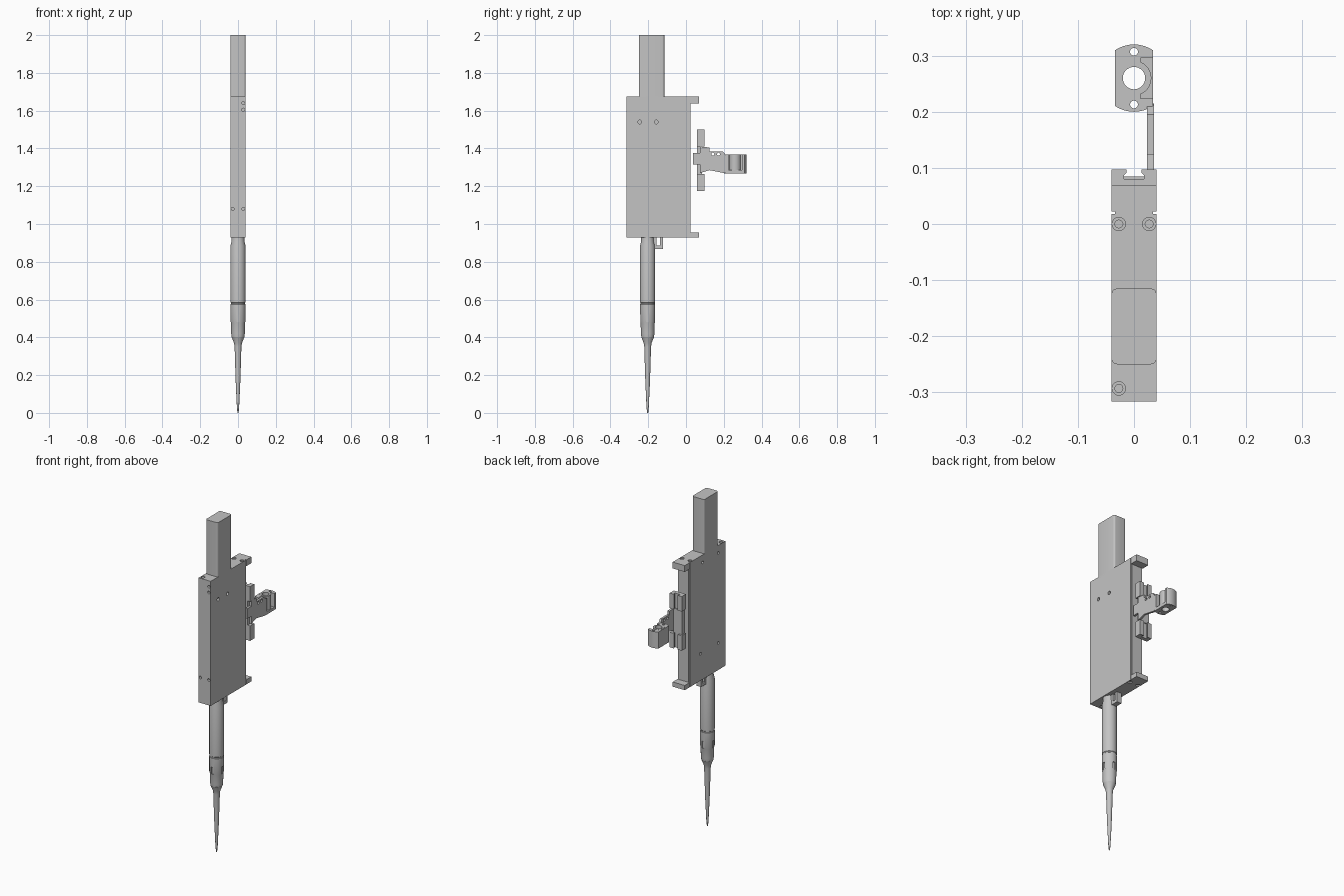
import bpy, bmesh, math
from mathutils import Matrix, Vector

cube = bpy.data.objects.get("Cube")
if cube:
    bpy.data.objects.remove(cube, do_unlink=True)

grey = bpy.data.materials.new("plain grey")
grey.use_nodes = True
colour = (0.55, 0.55, 0.55, 1)
grey.diffuse_color = colour
grey.node_tree.nodes["Principled BSDF"].inputs["Base Color"].default_value = colour


def finish(name, bm, smooth=False):
    bmesh.ops.recalc_face_normals(bm, faces=bm.faces)
    mesh = bpy.data.meshes.new(name)
    bm.to_mesh(mesh)
    bm.free()
    mesh.materials.append(grey)
    ob = bpy.data.objects.new(name, mesh)
    bpy.context.collection.objects.link(ob)
    if smooth:
        bpy.ops.object.select_all(action='DESELECT')
        ob.select_set(True)
        bpy.context.view_layer.objects.active = ob
        bpy.ops.object.shade_smooth_by_angle(angle=math.radians(30))
    return ob


def add_box(bm, x, y, z):
    size = Vector((x[1] - x[0], y[1] - y[0], z[1] - z[0]))
    mid = Vector((sum(x), sum(y), sum(z))) / 2
    bmesh.ops.create_cube(bm, size=1, matrix=Matrix.Translation(mid) @ Matrix.Diagonal(size).to_4x4())


def add_rod(bm, centre, radius, depth, axis='Z', sides=20):
    turn = {'X': Matrix.Rotation(math.pi / 2, 4, 'Y'), 'Y': Matrix.Rotation(math.pi / 2, 4, 'X'),
            'Z': Matrix.Identity(4)}[axis]
    bmesh.ops.create_cone(bm, cap_ends=True, segments=sides, radius1=radius, radius2=radius,
                          depth=depth, matrix=Matrix.Translation(centre) @ turn)


def prism(name, outline, axis, low, high, smooth=False):
    """Extrude a 2D outline along X (outline is y, z) or Z (outline is x, y)."""
    bm = bmesh.new()
    at = (lambda p: (low, p[0], p[1])) if axis == 'X' else (lambda p: (p[0], p[1], low))
    face = bm.faces.new([bm.verts.new(at(p)) for p in outline])
    new = bmesh.ops.extrude_face_region(bm, geom=[face])["geom"]
    shift = (high - low, 0, 0) if axis == 'X' else (0, 0, high - low)
    bmesh.ops.translate(bm, vec=shift, verts=[v for v in new if isinstance(v, bmesh.types.BMVert)])
    return finish(name, bm, smooth)


def cut(ob, bm, name):
    cutter = finish(name, bm)
    cutter.hide_render = True
    cutter.hide_set(True)
    cutter.display_type = 'WIRE'
    mod = ob.modifiers.new("cut", 'BOOLEAN')
    mod.operation = 'DIFFERENCE'
    mod.solver = 'EXACT'
    mod.object = cutter


def lathe(name, profile, y, sides=32):
    bm = bmesh.new()
    rings = []
    for r, z in profile:
        rings.append([bm.verts.new((r * math.cos(a), y + r * math.sin(a), z))
                      for a in (2 * math.pi * i / sides for i in range(sides))])
    for lower, upper in zip(rings, rings[1:]):
        for i in range(sides):
            j = (i + 1) % sides
            bm.faces.new((lower[i], lower[j], upper[j], upper[i]))
    bm.faces.new(rings[0])
    bm.faces.new(rings[-1])
    return finish(name, bm, True)


W = 0.04           # half width of the housing
BOT, TOP = 0.928, 1.675
STEM_Y = -0.203

# Main housing with screw holes
bm = bmesh.new()
add_box(bm, (-W, W), (-0.316, 0.018), (BOT, TOP))
housing = finish("housing", bm)
bm = bmesh.new()
for y, z in ((-0.245, 1.54), (-0.157, 1.54)):
    add_rod(bm, (W, y, z), 0.01, 0.03, 'X')
for y, z in ((-0.25, 1.09), (-0.08, 1.09), (-0.25, 1.63), (-0.1, 1.63)):
    add_rod(bm, (-W, y, z), 0.008, 0.03, 'X')
for x, z in ((0.028, 1.64), (0.028, 1.605), (0.028, 1.08), (-0.028, 1.08)):
    add_rod(bm, (x, -0.316, z), 0.008, 0.03, 'Y')
for x, y in ((-0.027, 0), (0.027, 0), (-0.027, -0.293)):
    for z in (BOT, TOP):
        add_rod(bm, (x, y, z), 0.012, 0.02)
cut(housing, bm, "housing_hole_cutter")

# Screw heads sunk into the housing ends
bm = bmesh.new()
for x, y in ((-0.027, 0), (0.027, 0), (-0.027, -0.293)):
    for z in (BOT + 0.009, TOP - 0.009):
        add_rod(bm, (x, y, z), 0.008, 0.008, sides=12)
finish("end_screws", bm)

# Upper column with rounded vertical edges
bm = bmesh.new()
add_box(bm, (-W, W), (-0.25, -0.115), (TOP - 0.01, 2.0))
upright = [e for e in bm.edges if abs(e.verts[0].co.z - e.verts[1].co.z) > 0.1]
bmesh.ops.bevel(bm, geom=upright, offset=0.01, segments=5, profile=0.5, affect='EDGES')
finish("upper_column", bm, True)

# Slide rail and its end caps
bm = bmesh.new()
add_box(bm, (-0.034, 0.034), (0.015, 0.04), (BOT + 0.01, TOP - 0.01))
add_box(bm, (-0.034, 0.034), (0.037, 0.06), (0.95, 1.62))
rail = finish("slide_rail", bm)
bm = bmesh.new()
add_rod(bm, (0.034, 0.03, 1.035), 0.009, 0.02, 'X')
for x in (-0.02, 0.02):
    for z in (1.0, 1.58):
        add_rod(bm, (x, 0.06, z), 0.007, 0.02, 'Y')
cut(rail, bm, "rail_hole_cutter")
for name, z in (("bottom_cap", (BOT, 0.956)), ("top_cap", (1.637, TOP))):
    bm = bmesh.new()
    add_box(bm, (-W, W), (0.022, 0.069), z)
    finish(name, bm)
bm = bmesh.new()
add_box(bm, (-0.034, 0.034), (0.016, 0.024), (BOT, TOP))
finish("cap_backing", bm)

# Carriage with a dovetail slot, split by a shallow waist for the bracket
slot = [(-W, 0.058), (W, 0.058), (W, 0.097), (0.013, 0.097), (0.013, 0.092), (0.018, 0.087),
        (0.018, 0.08), (-0.018, 0.08), (-0.018, 0.087), (-0.013, 0.092), (-0.013, 0.097), (-W, 0.097)]
for name, low, high in (("carriage_lower", 1.175, 1.265), ("carriage_upper", 1.41, 1.5)):
    prism(name, slot, 'Z', low, high)
bm = bmesh.new()
add_box(bm, (-0.034, 0.023), (0.058, 0.085), (1.265, 1.41))
finish("carriage_waist", bm)

# Side bracket reaching back to the clamp
bracket = [(0.037, 1.315), (0.075, 1.315), (0.075, 1.27), (0.125, 1.285), (0.2, 1.27), (0.215, 1.27),
           (0.215, 1.36), (0.195, 1.385), (0.125, 1.385), (0.125, 1.405), (0.075, 1.41),
           (0.075, 1.375), (0.037, 1.375)]
arm = prism("side_bracket", bracket, 'X', 0.023, 0.036)
bm = bmesh.new()
for y in (0.142, 0.172):
    add_rod(bm, (0.03, y, 1.37), 0.008, 0.05, 'X')
cut(arm, bm, "bracket_hole_cutter")

# Clamp block: a disc with flattened sides, a bore, two screw holes and a side window
CY, R, F = 0.26, 0.06, 0.034
half = math.acos(F / R)
arc = [half + (math.pi - 2 * half) * i / 12 for i in range(13)]
outline = [(R * math.cos(a), CY + R * math.sin(a)) for a in arc + [a + math.pi for a in arc]]
clamp = prism("clamp_block", outline, 'Z', 1.268, 1.367, True)
bm = bmesh.new()
add_rod(bm, (0, CY, 1.32), 0.0295, 0.3, sides=32)
for y in (CY - 0.047, CY + 0.047):
    add_rod(bm, (0, y, 1.32), 0.007, 0.3)
cut(clamp, bm, "clamp_hole_cutter")
bm = bmesh.new()
add_box(bm, (0.012, 0.05), (CY - 0.036, CY + 0.036), (1.285, 1.4))
cut(clamp, bm, "clamp_window_cutter")

# Bushing inside the clamp
bm = bmesh.new()
add_rod(bm, (0, CY, 1.3185), 0.031, 0.101, sides=32)
bushing = finish("clamp_bushing", bm, True)
bm = bmesh.new()
add_rod(bm, (0, CY, 1.32), 0.02, 0.3, sides=32)
cut(bushing, bm, "bushing_bore_cutter")

# Barrel and slender tip
barrel = lathe("barrel", [(0.033, 0.40), (0.036, 0.42), (0.037, 0.475), (0.04, 0.485), (0.04, 0.575),
                          (0.038, 0.577), (0.038, 0.583), (0.04, 0.585), (0.04, 0.885),
                          (0.034, 0.91), (0.034, 0.935)], STEM_Y)
bm = bmesh.new()
for dx, dy in ((1, 0), (-1, 0), (0, 1), (0, -1)):
    x, y = dx * 0.042, STEM_Y + dy * 0.042
    add_box(bm, (x - 0.008, x + 0.008), (y - 0.008, y + 0.008), (0.478, 0.522))
cut(barrel, bm, "barrel_slot_cutter")
lathe("slender_tip", [(0.003, 0.0), (0.006, 0.03), (0.012, 0.16), (0.014, 0.22), (0.018, 0.35),
                      (0.021, 0.37), (0.034, 0.402)], STEM_Y)

# Hook below the housing beside the barrel
bm = bmesh.new()
add_box(bm, (-0.015, 0.015), (-0.137, -0.122), (0.867, 0.935))
add_box(bm, (-0.015, 0.015), (-0.175, -0.122), (0.867, 0.885))
add_box(bm, (-0.015, 0.015), (-0.175, -0.155), (0.885, 0.935))
finish("hook", bm)
